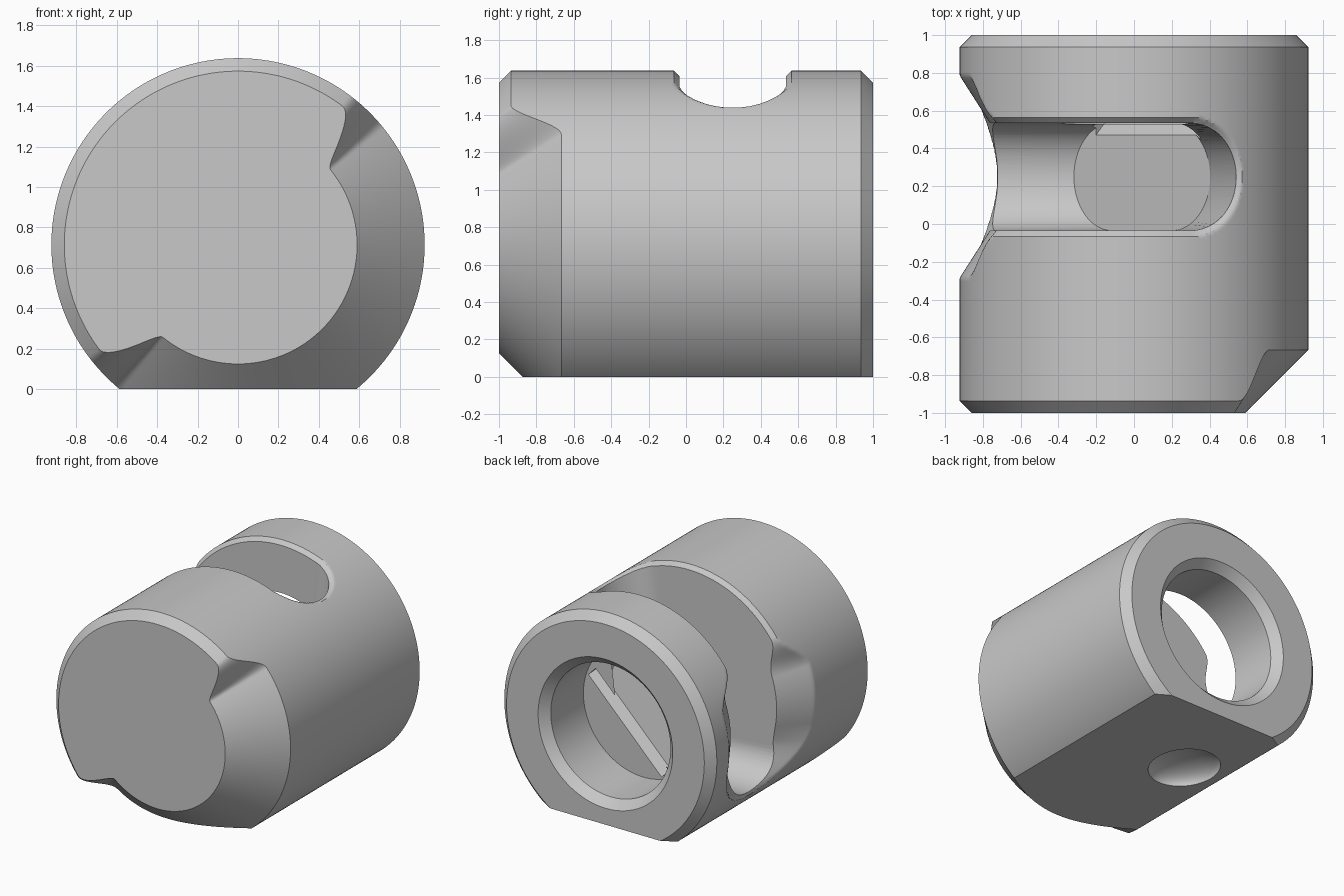
import bpy, bmesh
from math import sin, cos, pi, radians, degrees, hypot, sqrt

if "Cube" in bpy.data.objects:
    bpy.data.objects.remove(bpy.data.objects["Cube"])

R, CZ = 0.923, 0.714                 # barrel radius and axis height
SLOT_Y, SLOT_W, SLOT_END = 0.25, 0.285, 1.31
SLOT_L = SLOT_END - SLOT_W           # straight half of the slot, as arc length
FLOOR_V = -0.165                     # slot floor, below the axis on the diagonal
SEGS = 480

grey = bpy.data.materials.new("light_grey")
grey.use_nodes = True
colour = (0.58, 0.58, 0.58, 1)
grey.diffuse_color = colour
grey.node_tree.nodes["Principled BSDF"].inputs["Base Color"].default_value = colour


def smooth(a, b, v):
    t = min(1, max(0, (v - a) / (b - a)))
    return t * t * (3 - 2 * t)


def diagonal(u, v, y):
    """Point from slot coordinates: u along the floor, v up out of the slot."""
    return ((u - v) / sqrt(2), y, CZ + (u + v) / sqrt(2))


def make_object(name, bm):
    bmesh.ops.recalc_face_normals(bm, faces=bm.faces)
    mesh = bpy.data.meshes.new(name)
    bm.to_mesh(mesh)
    bm.free()
    mesh.materials.append(grey)
    obj = bpy.data.objects.new(name, mesh)
    bpy.context.collection.objects.link(obj)
    return obj


def loft(bm, rings):
    """Bridge closed rings of points and cap both ends."""
    rows = [[bm.verts.new(p) for p in ring] for ring in rings]
    n = len(rows[0])
    for a, b in zip(rows, rows[1:]):
        for i in range(n):
            j = (i + 1) % n
            bm.faces.new((a[i], a[j], b[j], b[i]))
    bm.faces.new(rows[0])
    bm.faces.new(rows[-1])


def front_chamfer(deg):
    """Narrow bevel at upper left, wide bevel at lower right."""
    wide = 1 - smooth(39, 53, deg) + smooth(217, 231, deg)
    return 0.064 + 0.27 * wide


def slot_bevel(ang, y):
    """Depth of the bevel around the slot rim, flared sideways on the low side."""
    deg = degrees(ang)
    s = (ang - radians(135) + pi) % (2 * pi) - pi
    along, across = max(0, abs(s * R) - SLOT_L), abs(y - SLOT_Y)
    reach = hypot(along, across)
    flare = smooth(143, 162, deg) * (1 - smooth(190, 222, deg))
    flare *= across / max(reach, 0.001)
    width = 0.03 + 0.22 * flare
    return max(0, width - max(0, reach - SLOT_W)) * (1 - 0.36 * flare)


# Barrel: rings along y with a varying front bevel and slot bevel
angles = [2 * pi * i / SEGS for i in range(SEGS)]
rings = []


def add_ring(y_of, r_of):
    rings.append([(r_of(a) * cos(a), y_of(a), CZ + r_of(a) * sin(a)) for a in angles])


for k in range(7):
    f = k / 6
    add_ring(lambda a: -1 + front_chamfer(degrees(a)) * f,
             lambda a: R - front_chamfer(degrees(a)) * (1 - f))
for k in range(1, 7):
    f = k / 6

    def blend(a):
        start = -1 + front_chamfer(degrees(a))
        return start + (-0.35 - start) * f
    add_ring(blend, lambda a: R)
steps = 80
for k in range(1, steps + 1):
    y = -0.35 + 1.2 * k / steps
    add_ring(lambda a: y, lambda a: R - slot_bevel(a, y))
add_ring(lambda a: 0.936, lambda a: R)
add_ring(lambda a: 1, lambda a: R - 0.064)

bm = bmesh.new()
loft(bm, rings)
# Flat underside
bmesh.ops.bisect_plane(bm, geom=bm.verts[:] + bm.edges[:] + bm.faces[:], dist=1e-5,
                       plane_co=(0, 0, 0), plane_no=(0, 0, 1), clear_inner=True)
bmesh.ops.holes_fill(bm, edges=[e for e in bm.edges if e.is_boundary], sides=0)
body = make_object("slotted_barrel", bm)

# Slot cutter: rounded opening on the barrel narrowing to a diagonal floor
sections = []
N = 40
for i in range(-N, N + 1):
    s = SLOT_END * sin(pi / 2 * i / N * 0.985)
    over = max(0, abs(s) - SLOT_L)
    h = sqrt(max(1e-4, SLOT_W ** 2 - over ** 2))
    sign = 1 if s > 0 else -1
    reach = 0.12 if s > 0 else 0.33
    floor_u = sign * (min(abs(s), SLOT_L) / SLOT_L * reach + over)
    rim_u, rim_v = R * sin(s / R), R * cos(s / R)
    out_u = rim_u + 0.25 * (rim_u - floor_u)
    out_v = rim_v + 0.25 * (rim_v - FLOOR_V)
    sections.append([diagonal(u, v, SLOT_Y + side * h) for u, v, side in (
        (floor_u, FLOOR_V, -1), (out_u, out_v, -1),
        (out_u, out_v, 1), (floor_u, FLOOR_V, 1))])
bm = bmesh.new()
loft(bm, sections)
slot_cutter = make_object("slot_cutter", bm)

# Rear bore cutter with a bevelled mouth
bm = bmesh.new()
profile = ((1.05, 0.635), (0.935, 0.52), (0.53, 0.52))
loft(bm, [[(r * cos(a), y, CZ + r * sin(a)) for a in angles[::4]] for y, r in profile])
bore_cutter = make_object("bore_cutter", bm)

# Bevel cutter where the bore end meets the slot floor
bm = bmesh.new()
wedge = ((0.44, -0.135), (0.56, -0.135), (0.56, -0.255))
loft(bm, [[diagonal(u, v, y) for y, v in wedge] for u in (-0.45, 0.45)])
edge_cutter = make_object("floor_edge_cutter", bm)

# Dimple cutter for the underside
bm = bmesh.new()
bmesh.ops.create_uvsphere(bm, u_segments=48, v_segments=24, radius=1)
bmesh.ops.scale(bm, vec=(0.25, 0.285, 0.12), verts=bm.verts)
bmesh.ops.translate(bm, vec=(-0.27, SLOT_Y, 0), verts=bm.verts)
dimple_cutter = make_object("dimple_cutter", bm)

# Cut, apply and remove the cutters
bpy.context.view_layer.objects.active = body
body.select_set(True)
for cutter in (slot_cutter, bore_cutter, edge_cutter, dimple_cutter):
    cutter.hide_render = True
    cut = body.modifiers.new(cutter.name, "BOOLEAN")
    cut.operation = "DIFFERENCE"
    cut.solver = "EXACT"
    cut.object = cutter
    bpy.ops.object.modifier_apply(modifier=cut.name)
    bpy.data.objects.remove(cutter)

for obj in bpy.context.selected_objects:
    obj.select_set(obj == body)
bpy.ops.object.shade_smooth_by_angle(angle=radians(30))
